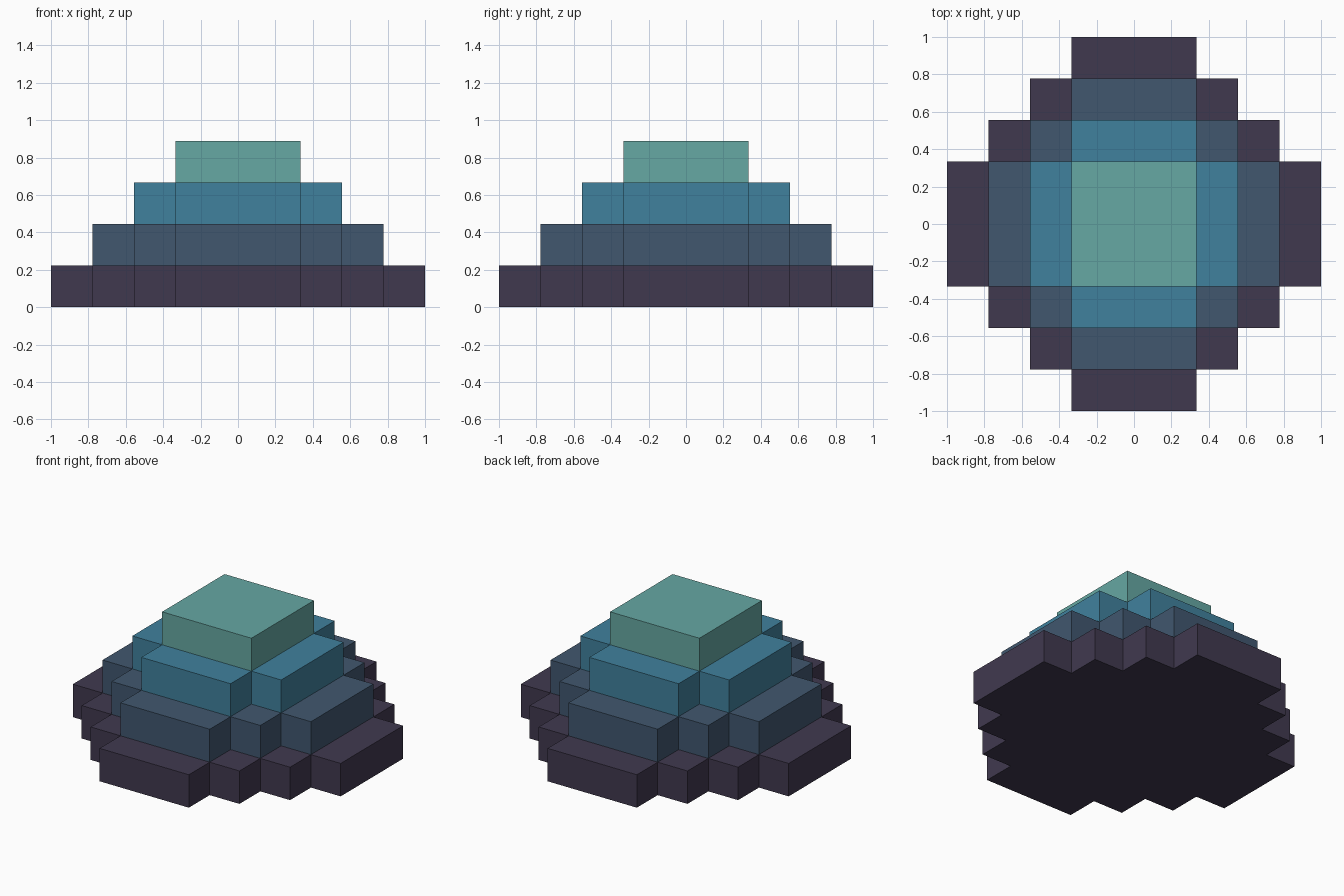
import bpy
import bmesh

if "Cube" in bpy.data.objects:
    bpy.data.objects.remove(bpy.data.objects["Cube"])

UNIT = 2 / 9                                   # step width and layer height
HALF = [UNIT * (1.5 + i) for i in range(4)]    # half widths of the steps


def make_material(name, rgb):
    lin = [((c / 255 + 0.055) / 1.055) ** 2.4 for c in rgb]
    mat = bpy.data.materials.new(name)
    mat.diffuse_color = (*lin, 1)
    mat.use_nodes = True
    mat.node_tree.nodes["Principled BSDF"].inputs["Base Color"].default_value = mat.diffuse_color
    return mat


def stepped_outline(n):
    """Counter-clockwise staircase outline with n steps per quadrant."""
    quadrant = []
    for i in range(n):
        quadrant.append((HALF[n - 1 - i], HALF[i]))          # outer corner
        if i < n - 1:
            quadrant.append((HALF[n - 2 - i], HALF[i]))      # inner corner
    points = []
    for _ in range(4):
        points += quadrant
        quadrant = [(-y, x) for x, y in quadrant]            # quarter turn
    return points


def make_layer(name, level, mat):
    bm = bmesh.new()
    base = bm.faces.new([bm.verts.new((x, y, level * UNIT))
                         for x, y in stepped_outline(4 - level)])
    top = bmesh.ops.extrude_face_region(bm, geom=[base], use_keep_orig=True)
    verts = [g for g in top["geom"] if isinstance(g, bmesh.types.BMVert)]
    bmesh.ops.translate(bm, verts=verts, vec=(0, 0, UNIT))
    bmesh.ops.recalc_face_normals(bm, faces=bm.faces)
    mesh = bpy.data.meshes.new(name)
    bm.to_mesh(mesh)
    bm.free()
    mesh.materials.append(mat)
    bpy.context.collection.objects.link(bpy.data.objects.new(name, mesh))


# Four stacked layers, bottom to top
layers = [
    ("bottom_layer", "dark purple", (64, 57, 79)),
    ("lower_layer", "slate blue", (65, 87, 111)),
    ("upper_layer", "mid blue", (64, 129, 157)),
    ("top_block", "pale teal", (102, 168, 163)),
]
for level, (name, colour, rgb) in enumerate(layers):
    make_layer(name, level, make_material(colour, rgb))
